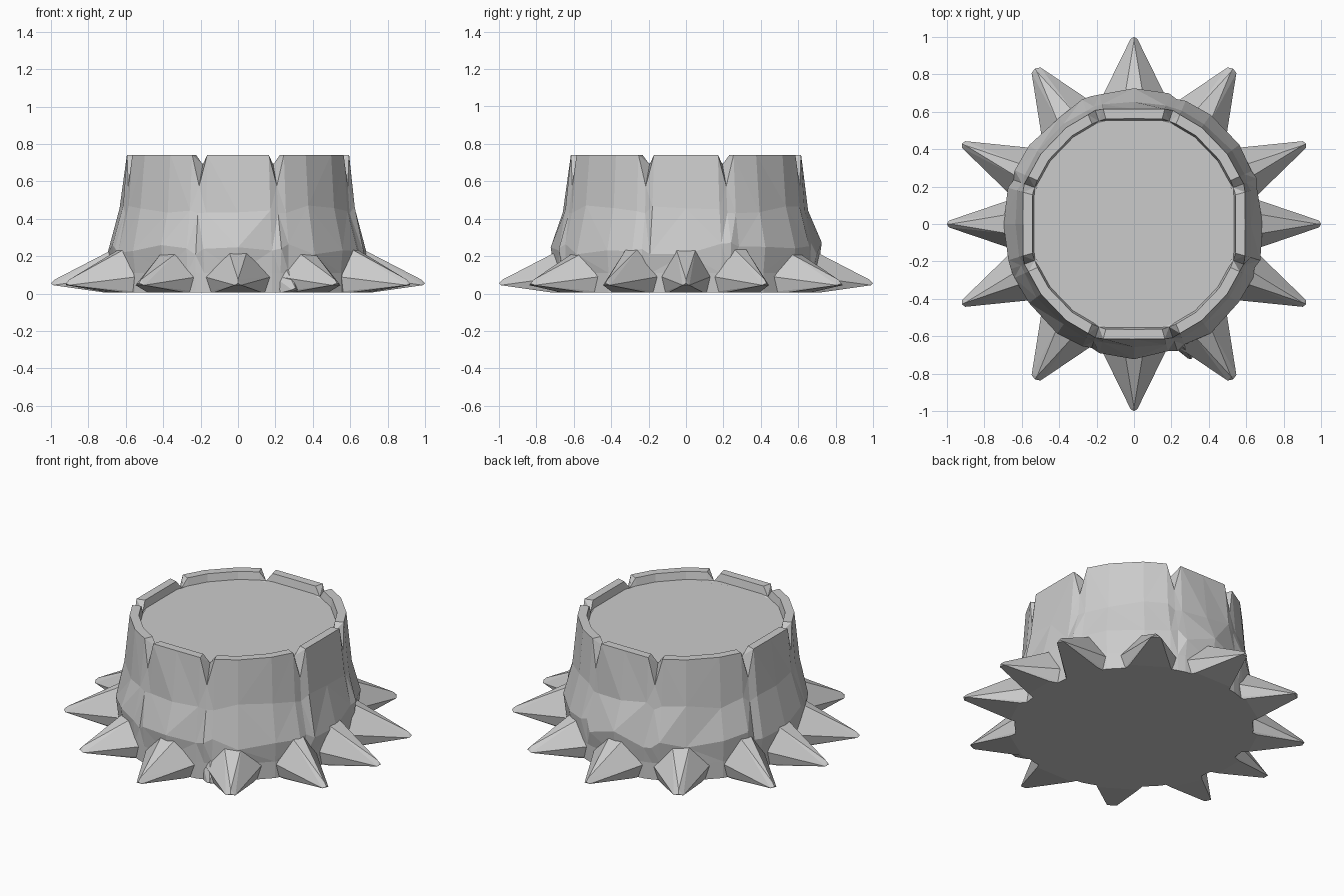
import bpy, bmesh, random
from math import sin, cos, radians
from mathutils import Vector

if "Cube" in bpy.data.objects:
    bpy.data.objects.remove(bpy.data.objects["Cube"])

random.seed(4)


def finish(bm, name):
    bmesh.ops.recalc_face_normals(bm, faces=bm.faces)
    me = bpy.data.meshes.new(name)
    bm.to_mesh(me)
    bm.free()
    ob = bpy.data.objects.new(name, me)
    bpy.context.collection.objects.link(ob)
    return ob


# Trunk: faceted loft whose rim is cut by eight V notches
quarter = [0, 15.5, 19.5, 23.5, 36, 54, 66.5, 70.5, 74.5]
NOTCH = (2, 7)
columns = [(q * 90 + a, i) for q in range(4) for i, a in enumerate(quarter)]
N = len(columns)

# rings: radius, height, flatten on the axes, jitter
rings = [
    (0.69, 0.005, 1.0, 0.0),
    (0.69, 0.11, 1.0, 0.0),
    (0.70, 0.24, 1.0, 0.012),
    (0.65, 0.45, 0.985, 0.008),
    (0.625, 0.742, 0.965, 0.0),    # outer rim
    (0.572, 0.742, 0.965, 0.0),    # inner rim
    (0.562, 0.695, 0.965, 0.0),    # edge of the sunken cut face
]
bm = bmesh.new()
loops = []
for k, (r, z, flat, jit) in enumerate(rings):
    loop = []
    for deg, i in columns:
        a = radians(deg)
        rr = r * (flat if i == 0 else 1) + random.uniform(-jit, jit)
        zz = z + random.uniform(-3, 3) * jit
        if i in NOTCH:
            if k == 3:
                zz = 0.43
            elif k == 4:
                zz, rr = 0.575, 0.632
            elif k == 5:
                zz = 0.69
            elif k == 6:
                zz = 0.685
        loop.append(bm.verts.new((rr * cos(a) * 0.985, rr * sin(a) * 1.02, zz)))
    loops.append(loop)
for lo, hi in zip(loops, loops[1:]):
    for j in range(N):
        n = (j + 1) % N
        bm.faces.new((lo[j], lo[n], hi[n], hi[j]))
bm.faces.new(loops[0][::-1])
bm.faces.new(loops[-1])
bmesh.ops.triangulate(bm, faces=[f for f in bm.faces if len(f.verts) == 4])
finish(bm, "stump_trunk")


# Roots: blunt tapered spikes, each a convex hull pointing outward
def root(name, deg, length, half, ridge, top, blunt, tip_z=0.055):
    a = radians(deg)
    out, side = Vector((cos(a), sin(a), 0)), Vector((-sin(a), cos(a), 0))
    pts = [
        (0.60, -half, 0.005), (0.60, half, 0.005),
        (0.71, -half * 0.72, 0.005), (0.71, half * 0.72, 0.005),
        (0.66, -half, 0.09), (0.66, half, 0.09),
        (0.68, -ridge, top), (0.68, ridge, top), (0.60, 0, top),
        (length - 0.01, -blunt, tip_z - 0.01), (length - 0.01, blunt, tip_z - 0.01),
        (length, 0, tip_z), (length - 0.02, 0, tip_z + 0.02),
    ]
    b = bmesh.new()
    for d, s, z in pts:
        b.verts.new(out * d + side * s + Vector((0, 0, z)))
    res = bmesh.ops.convex_hull(b, input=b.verts)
    junk = {v for v in res["geom_interior"] if isinstance(v, bmesh.types.BMVert)}
    bmesh.ops.delete(b, geom=list(junk), context='VERTS')
    finish(b, name)


for q in range(4):
    root(f"root_axis_{q}", q * 90, 1.0, 0.13 if q % 2 == 0 else 0.18, 0.05, 0.23, 0.018)
for i, deg in enumerate((25, 155, 205, 335)):
    root(f"root_side_{i}", deg, 1.015, 0.14, 0.035, 0.24, 0.02)
for i, deg in enumerate((57.5, 122.5, 237.5, 302.5)):
    root(f"root_corner_{i}", deg, 0.985, 0.165, 0.05, 0.22, 0.028)
# Small extra nub between two front roots
root("root_nub", 293, 0.785, 0.07, 0.02, 0.15, 0.015, 0.03)
